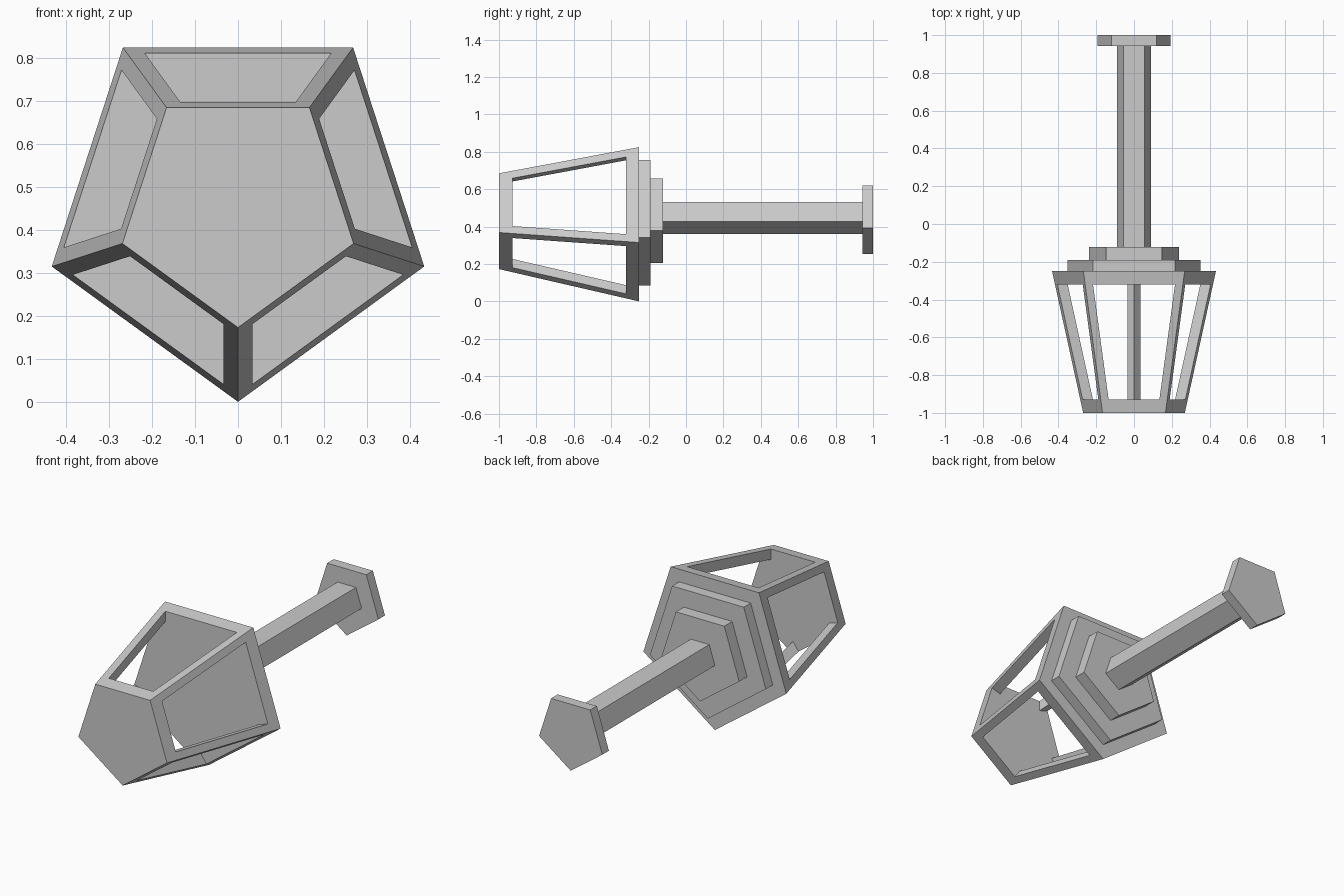
import bpy, bmesh
from math import sin, cos, pi, radians

if "Cube" in bpy.data.objects:
    bpy.data.objects.remove(bpy.data.objects["Cube"])

CZ = 0.456          # height of the central axis
SIDES = 5


def shell_radius(y):
    """Corner radius of the tapered head at depth y."""
    return 0.283 + (0.456 - 0.283) * (y + 1.0) / 0.75


def pentagon(r):
    """Pentagon outline (x, z) with one corner pointing down."""
    angles = [-pi / 2 + 2 * pi * i / SIDES for i in range(SIDES)]
    return [(r * cos(a), CZ + r * sin(a)) for a in angles]


def loft(name, rings):
    """Closed solid through (y, outline) rings."""
    bm = bmesh.new()
    loops = [[bm.verts.new((x, y, z)) for x, z in pts] for y, pts in rings]
    n = len(loops[0])
    for a, b in zip(loops, loops[1:]):
        for i in range(n):
            j = (i + 1) % n
            bm.faces.new((a[i], a[j], b[j], b[i]))
    bm.faces.new(loops[0])
    bm.faces.new(loops[-1])
    bmesh.ops.recalc_face_normals(bm, faces=bm.faces[:])
    mesh = bpy.data.meshes.new(name)
    bm.to_mesh(mesh)
    bm.free()
    obj = bpy.data.objects.new(name, mesh)
    bpy.context.collection.objects.link(obj)
    return obj


def prism(name, y0, y1, r0, r1=None):
    return loft(name, [(y0, pentagon(r0)), (y1, pentagon(r1 or r0))])


def post_outline(y, index, m=0.0415):
    """Kite section: outer corner, two window edges, inner ridge."""
    a = -pi / 2 + 2 * pi * index / SIDES
    r, half = shell_radius(y), radians(54)
    local = [(r, 0), (r - m * cos(half), m * sin(half)),
             (r - m / cos(half), 0), (r - m * cos(half), -m * sin(half))]
    return [(u * cos(a) - v * sin(a), CZ + u * sin(a) + v * cos(a))
            for u, v in local]


# Tapered open head: two solid end plates joined by corner posts
prism("front_plate", -1.0, -0.928, shell_radius(-1.0), shell_radius(-0.928))
prism("back_plate", -0.32, -0.25, shell_radius(-0.32), shell_radius(-0.25))
for i in range(SIDES):
    loft(f"corner_post_{i + 1}",
         [(y, post_outline(y, i)) for y in (-0.928, -0.32)])

# Stepped collar, shaft and end cap
prism("large_collar", -0.25, -0.19, 0.37)
prism("small_collar", -0.19, -0.122, 0.25)
prism("shaft", -0.122, 0.943, 0.095)
prism("end_cap", 0.943, 1.0, 0.202)
